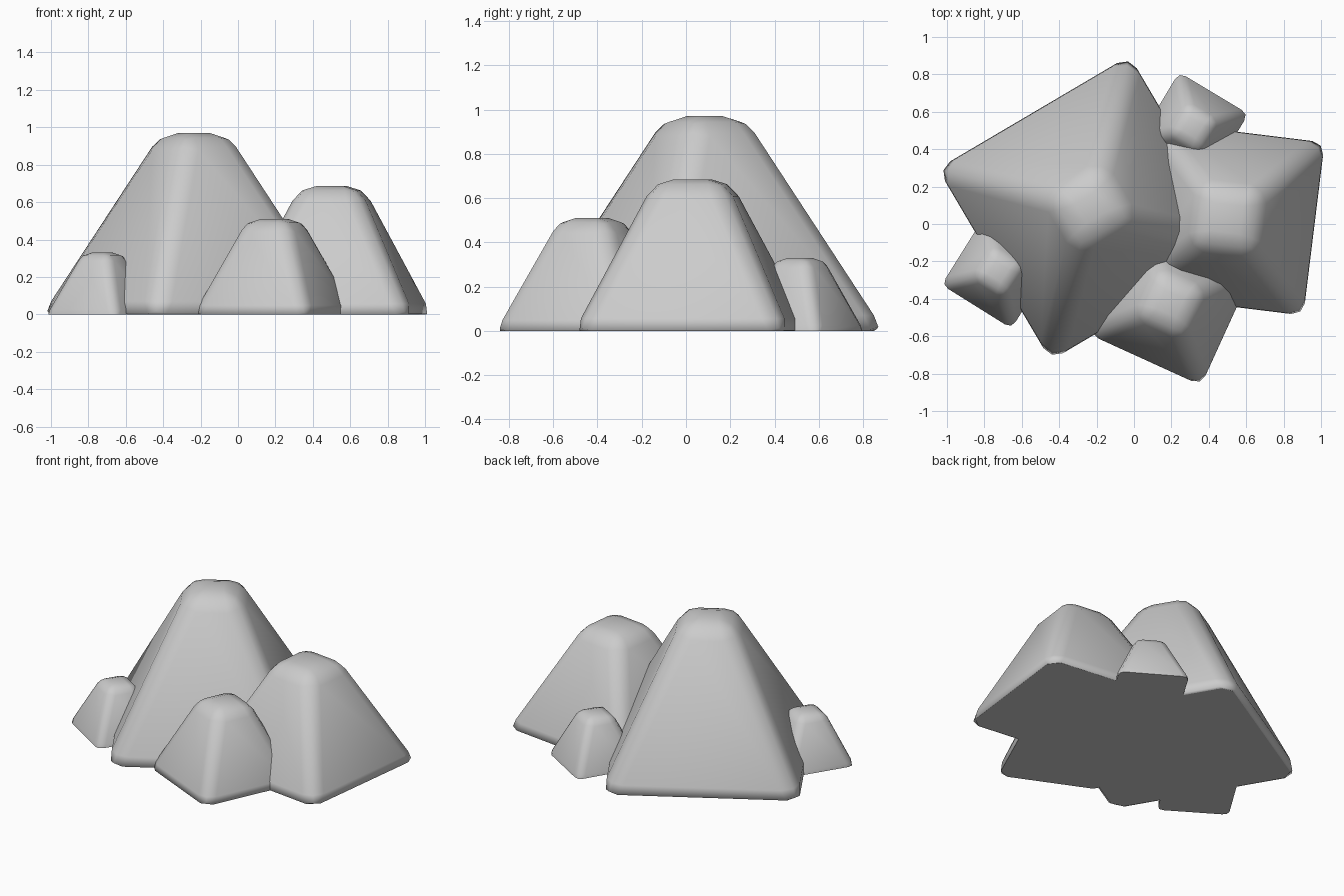
import bpy, bmesh
from math import radians, sqrt
from mathutils import Matrix

cube = bpy.data.objects.get("Cube")
if cube:
    bpy.data.objects.remove(cube, do_unlink=True)

# Stone colour
stone = bpy.data.materials.new("grey_stone")
stone.use_nodes = True
colour = (0.6, 0.6, 0.6, 1)
stone.diffuse_color = colour
stone.node_tree.nodes["Principled BSDF"].inputs["Base Color"].default_value = colour

SINK = 0.02  # depth of each rock below the ground before it is cut flat


def make_rock(name, x, y, turn, base, top, height, bevel):
    """Rounded four-sided frustum; base and top are half widths."""
    bm = bmesh.new()
    full = height + SINK
    bmesh.ops.create_cone(bm, cap_ends=True, segments=4, depth=full,
                          radius1=base * sqrt(2), radius2=top * sqrt(2))
    bmesh.ops.rotate(bm, verts=bm.verts, matrix=Matrix.Rotation(radians(45 + turn), 3, 'Z'))
    # create_cone may start on a corner or a side, so align the first base edge
    edge = min(bm.edges, key=lambda e: sum(v.co.z for v in e.verts))
    d = edge.verts[1].co - edge.verts[0].co
    off = Matrix.Rotation(radians(turn), 3, 'Z') @ d.normalized()
    aligned = abs(d.normalized().to_2d().angle_signed(
        (Matrix.Rotation(radians(turn), 3, 'Z').col[0]).to_2d())) % radians(90)
    if radians(20) < aligned < radians(70):
        bmesh.ops.rotate(bm, verts=bm.verts, matrix=Matrix.Rotation(radians(45), 3, 'Z'))
    bmesh.ops.translate(bm, verts=bm.verts, vec=(x, y, full / 2 - SINK))
    bmesh.ops.bevel(bm, geom=list(bm.edges), offset=bevel, offset_type='OFFSET',
                    segments=2, profile=0.5, affect='EDGES', clamp_overlap=True)
    # Flat underside resting on the ground
    bmesh.ops.bisect_plane(bm, geom=bm.verts[:] + bm.edges[:] + bm.faces[:],
                           plane_co=(0, 0, 0), plane_no=(0, 0, 1), clear_inner=True)
    bmesh.ops.holes_fill(bm, edges=[e for e in bm.edges if e.is_boundary], sides=0)
    bmesh.ops.recalc_face_normals(bm, faces=bm.faces)
    for f in bm.faces:
        f.smooth = f.normal.z > -0.95
    mesh = bpy.data.meshes.new(name)
    bm.to_mesh(mesh)
    bm.free()
    mesh.materials.append(stone)
    bpy.context.collection.objects.link(bpy.data.objects.new(name, mesh))


# The cluster: one peak with four smaller rocks around it
make_rock("tall_rock", -0.235, 0.085, 30.5, 0.635, 0.16, 0.97, 0.10)
make_rock("left_rock", 0.50, 0.03, -7, 0.50, 0.16, 0.685, 0.085)
make_rock("front_rock", 0.195, -0.425, -24.5, 0.36, 0.13, 0.51, 0.075)
make_rock("right_small_rock", -0.725, -0.255, -32, 0.24, 0.09, 0.33, 0.05)
make_rock("back_small_rock", 0.315, 0.515, -31, 0.235, 0.09, 0.33, 0.05)
